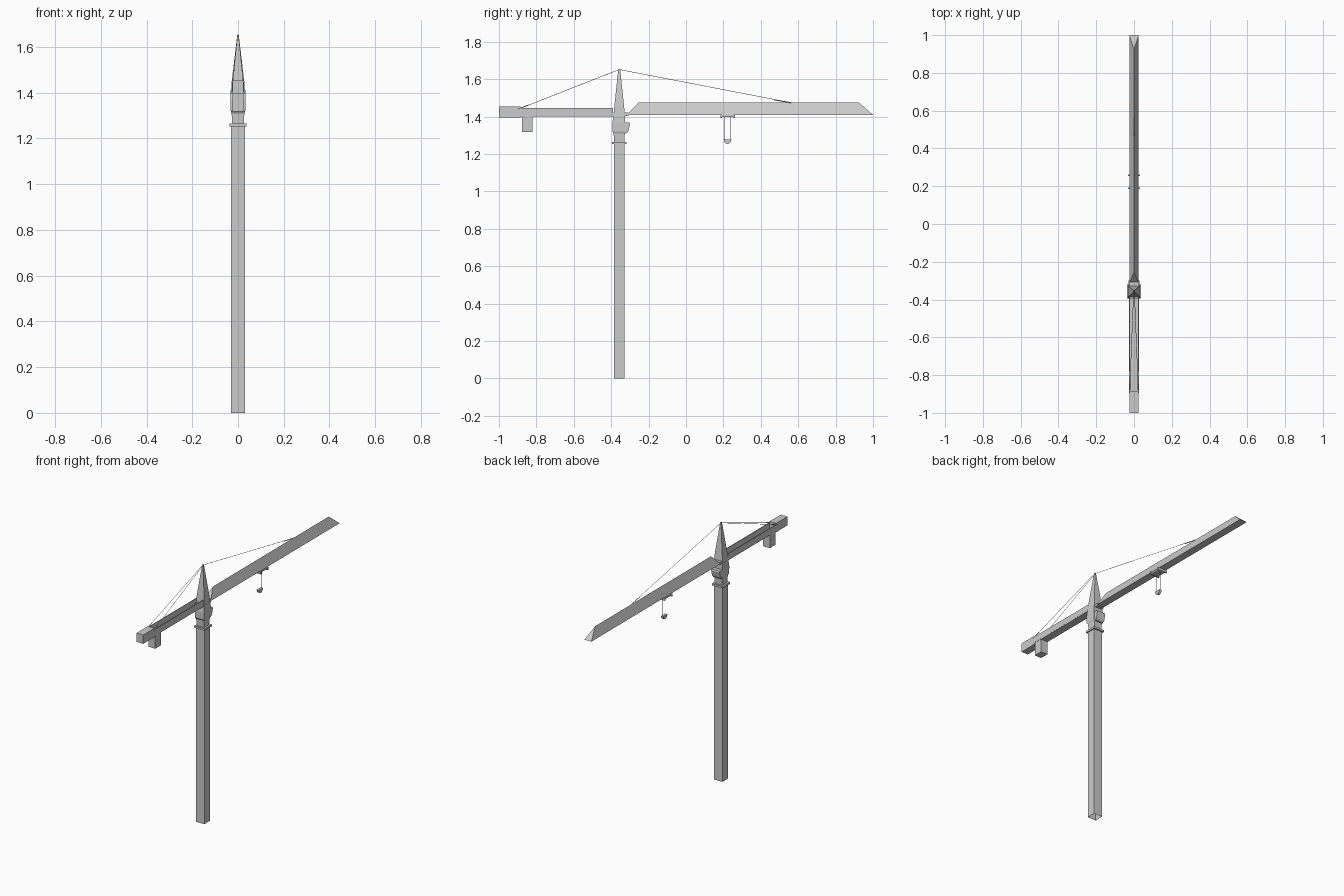
import bpy, bmesh, math
from mathutils import Vector

if "Cube" in bpy.data.objects:
    bpy.data.objects.remove(bpy.data.objects["Cube"])

MY = -0.357  # y of the mast axis


def finish(name, bm):
    bmesh.ops.recalc_face_normals(bm, faces=bm.faces)
    me = bpy.data.meshes.new(name)
    bm.to_mesh(me)
    bm.free()
    ob = bpy.data.objects.new(name, me)
    bpy.context.collection.objects.link(ob)
    return ob


def loft(name, rings, bottom=True, top=True):
    """Stack of rectangles, each (z, half width x, y front, y back)."""
    bm = bmesh.new()
    loops = [[bm.verts.new(p) for p in ((-w, a, z), (w, a, z), (w, b, z), (-w, b, z))]
             for z, w, a, b in rings]
    for lo, hi in zip(loops, loops[1:]):
        for i in range(4):
            j = (i + 1) % 4
            bm.faces.new((lo[i], lo[j], hi[j], hi[i]))
    if bottom:
        bm.faces.new(loops[0][::-1])
    if top:
        bm.faces.new(loops[-1])
    return finish(name, bm)


def box(name, x0, x1, y0, y1, z0, z1):
    ob = loft(name, [(z0, (x1 - x0) / 2, y0, y1), (z1, (x1 - x0) / 2, y0, y1)])
    ob.location.x = (x0 + x1) / 2
    return ob


def wire(name, a, b, r=0.0013):
    a, b = Vector(a), Vector(b)
    bm = bmesh.new()
    bmesh.ops.create_cone(bm, cap_ends=True, segments=4, radius1=r, radius2=r,
                          depth=(b - a).length)
    ob = finish(name, bm)
    ob.rotation_mode = 'QUATERNION'
    ob.rotation_quaternion = (b - a).to_track_quat('Z', 'Y')
    ob.location = (a + b) / 2
    return ob


# Mast, open at the foot
loft("mast", [(0, 0.03, MY - 0.029, MY + 0.029), (1.255, 0.03, MY - 0.029, MY + 0.029)],
     bottom=False)

# Slewing ring and turret
box("slewing_ring", -0.037, 0.037, MY - 0.038, MY + 0.038, 1.253, 1.265)
loft("turret", [(1.265, 0.025, MY - 0.027, MY + 0.027),
                (1.31, 0.028, MY - 0.03, MY + 0.03),
                (1.32, 0.032, MY - 0.037, MY + 0.03),
                (1.365, 0.033, MY - 0.037, MY + 0.03),
                (1.41, 0.031, MY - 0.03, MY + 0.03)])
loft("operator_cab", [(1.31, 0.028, MY, -0.318), (1.325, 0.03, MY, -0.307),
                      (1.36, 0.03, MY, -0.299), (1.368, 0.03, MY, -0.302)])
box("jib_hinge", -0.024, 0.024, MY - 0.037, -0.308, 1.404, 1.421)

# Tower head tapering to the apex
loft("tower_head", [(1.405, 0.0305, MY - 0.031, MY + 0.031),
                    (1.455, 0.027, MY - 0.026, MY + 0.026),
                    (1.655, 0.003, MY - 0.005, MY + 0.005)])

# Jib: triangular prism with sloping ends
bm = bmesh.new()
v = [bm.verts.new(p) for p in ((-0.025, -0.315, 1.41), (0.025, -0.315, 1.41), (0, -0.255, 1.475),
                               (-0.025, 1.0, 1.41), (0.025, 1.0, 1.41), (0, 0.925, 1.475))]
for f in ((0, 1, 2), (3, 5, 4), (0, 3, 4, 1), (1, 4, 5, 2), (0, 2, 5, 3)):
    bm.faces.new([v[i] for i in f])
finish("jib", bm)

# Counter jib: deck with a side panel each side
box("counter_deck", -0.025, 0.025, -0.89, MY, 1.402, 1.41)
for s in (-1, 1):
    box("counter_side_panel", s * 0.024 - 0.0015, s * 0.024 + 0.0015, -0.89, -0.39, 1.406, 1.446)

# Counterweights
box("counterweight_end", -0.024, 0.024, -1.0, -0.885, 1.396, 1.453)
box("counterweight_rear", -0.024, 0.024, -0.878, -0.857, 1.318, 1.404)
box("counterweight_front", -0.024, 0.024, -0.857, -0.82, 1.318, 1.404)

# Trolley with wheel axles
box("trolley", -0.025, 0.025, 0.19, 0.255, 1.398, 1.408)
for y in (0.188, 0.258):
    box("trolley_axle", -0.033, 0.033, y - 0.004, y + 0.004, 1.394, 1.412)

# Hoist ropes and half-round hook block
for y in (0.204, 0.24):
    wire("hoist_rope", (0, y, 1.278), (0, y, 1.40), 0.0015)
bm = bmesh.new()
pts = [(0.222 + 0.021 * math.cos(a), 1.278 + 0.024 * math.sin(a))
       for a in [-math.pi * i / 6 for i in range(7)]]
face = bm.faces.new([bm.verts.new((-0.008, y, z)) for y, z in pts])
ext = bmesh.ops.extrude_face_region(bm, geom=[face])
bmesh.ops.translate(bm, vec=(0.016, 0, 0),
                    verts=[g for g in ext["geom"] if isinstance(g, bmesh.types.BMVert)])
finish("hook_block", bm)

# Tie ropes from the apex
apex = (0, MY, 1.652)
wire("jib_tie", apex, (0, 0.565, 1.474))
wire("jib_tie_link", (0, 0.47, 1.49), (0, 0.565, 1.474), 0.0025)
for s in (-1, 1):
    wire("counter_tie", (s * 0.002, MY, 1.652), (s * 0.023, -0.895, 1.441))
    wire("counter_tie_link", (s * 0.021, -0.845, 1.461), (s * 0.023, -0.895, 1.441), 0.0025)
